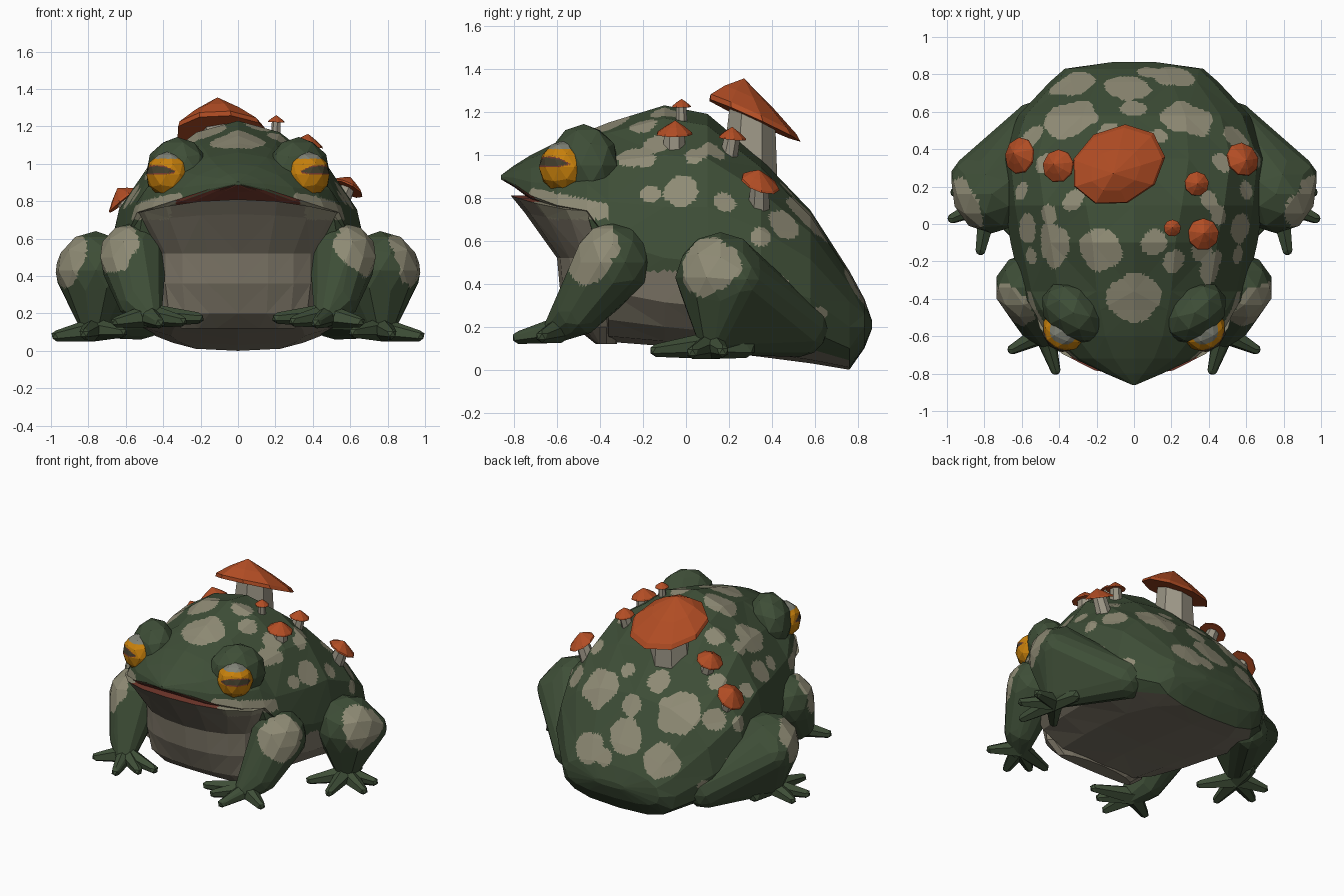
import bpy, bmesh, math
from mathutils import Vector, noise
from mathutils.bvhtree import BVHTree

if "Cube" in bpy.data.objects:
    bpy.data.objects.remove(bpy.data.objects["Cube"])


def mat(name, *rgb):
    m = bpy.data.materials.new(name)
    lin = [((c / 255 + 0.055) / 1.055) ** 2.4 for c in rgb]
    m.diffuse_color = (*lin, 1)
    m.use_nodes = True
    m.node_tree.nodes["Principled BSDF"].inputs["Base Color"].default_value = m.diffuse_color
    return m


GREEN = mat("skin green", 62, 78, 55)
SPOT = mat("pale spot", 143, 139, 117)
BELLY = mat("belly grey", 126, 119, 104)
MOUTH = mat("mouth red", 118, 58, 46)
CAP = mat("cap orange", 178, 77, 36)
STEM = mat("stem beige", 156, 150, 134)
EYE = mat("eye amber", 200, 129, 12)
PUPIL = mat("pupil dark", 66, 62, 44)
LID = mat("eyelid grey", 128, 130, 118)


def finish(name, bm, mats, rule=None, size=0.03):
    """Optionally cut the flat facets finely (shape unchanged) and colour faces by rule."""
    bmesh.ops.recalc_face_normals(bm, faces=bm.faces[:])
    if rule:
        bmesh.ops.triangulate(bm, faces=bm.faces[:])
        for _ in range(7):
            long = [e for e in bm.edges if e.calc_length() > size]
            if not long:
                break
            bmesh.ops.subdivide_edges(bm, edges=long, cuts=1)
            bmesh.ops.triangulate(bm, faces=[f for f in bm.faces if len(f.verts) > 3])
        bm.normal_update()
        for f in bm.faces:
            f.material_index = rule(f.calc_center_median(), f.normal)
    me = bpy.data.meshes.new(name)
    bm.to_mesh(me)
    bm.free()
    for m in mats:
        me.materials.append(m)
    ob = bpy.data.objects.new(name, me)
    bpy.context.collection.objects.link(ob)
    return ob


def loft(rings):
    bm = bmesh.new()
    vs = [[bm.verts.new(p) for p in r] for r in rings]
    n = len(vs[0])
    for a, b in zip(vs, vs[1:]):
        for i in range(n):
            bm.faces.new((a[i], a[(i + 1) % n], b[(i + 1) % n], b[i]))
    bm.faces.new(vs[0])
    bm.faces.new(vs[-1][::-1])
    bmesh.ops.recalc_face_normals(bm, faces=bm.faces[:])
    return bm


def hull(pts):
    bm = bmesh.new()
    for p in pts:
        bm.verts.new(p)
    res = bmesh.ops.convex_hull(bm, input=bm.verts[:])
    dead = {v for v in res["geom_interior"] + res["geom_unused"] if isinstance(v, bmesh.types.BMVert)}
    bmesh.ops.delete(bm, geom=list(dead), context='VERTS')
    return bm


def ball_points(balls, s=1, detail=2):
    """Points of small spheres (x, y, z, radius), mirrored when s is -1."""
    tmp = bmesh.new()
    bmesh.ops.create_icosphere(tmp, subdivisions=detail, radius=1)
    unit = [v.co.copy() for v in tmp.verts]
    tmp.free()
    return [((x + u.x * r) * s, y + u.y * r, z + u.z * r) for x, y, z, r in balls for u in unit]


def in_spot(c, spots):
    k = 1 + 0.25 * noise.noise(c * 9)
    return any((c - p).length < r * k for p, r in spots)


# Body and upper head: cross-sections (y, half width, top, widest height, bottom)
SECTIONS = [(-.86, .01, .905, .895, .885), (-.80, .15, .95, .865, .85), (-.72, .32, 1.0, .81, .79),
            (-.60, .46, 1.06, .765, .745), (-.46, .54, 1.11, .74, .72), (-.36, .60, 1.15, .60, .13),
            (-.1, .66, 1.23, .52, .11), (.1, .69, 1.19, .50, .09), (.35, .71, .98, .42, .06),
            (.58, .62, .74, .33, .03), (.76, .45, .46, .2, 0), (.83, .37, .33, .2, .1),
            (.865, .12, .23, .21, .19)]


def section(y, w, top, mid, bot, n=16):
    pts = []
    for i in range(n):
        c, s = math.cos(2 * math.pi * i / n), math.sin(2 * math.pi * i / n)
        e = 2 / min(2.4, max(1.75, 1.85 + y * .9)) if s > 0 else 2 / 2.8
        h = top - mid if s > 0 else mid - bot
        pts.append((math.copysign(abs(c) ** e * w, c), y, mid + math.copysign(abs(s) ** e * h, s)))
    return pts


body = loft([section(*s) for s in SECTIONS])

# Spots: (x, y, radius) dropped from above, (y, z, radius) cast from both sides
TOP_SPOTS = [(0, -.4, .14), (-.18, -.14, .12), (-.44, -.11, .11), (.11, -.1, .075), (.22, -.2, .065),
             (.41, -.25, .07), (.37, -.14, .07), (-.33, .13, .065), (-.34, .57, .145), (-.03, .73, .12),
             (-.33, .75, .12), (.21, .79, .11), (.28, .58, .135), (0, .62, .07), (.54, .46, .085),
             (.4, .13, .055), (-.55, .47, .08), (-.12, .48, .08), (.08, .81, .06), (.13, .47, .05)]
SIDE_SPOTS = [(-.02, .83, .085), (-.17, .82, .05), (-.19, .98, .05), (.05, 1.0, .055), (.33, .86, .06),
              (.35, .62, .05), (.43, .36, .075), (.18, .78, .05), (.62, .25, .045)]
tree = BVHTree.FromBMesh(body)
spots = [(tree.ray_cast(Vector((x, y, 3)), Vector((0, 0, -1)))[0], r) for x, y, r in TOP_SPOTS]
for s in (1, -1):
    spots += [(tree.ray_cast(Vector((3 * s, y, z)), Vector((-s, 0, 0)))[0], r) for y, z, r in SIDE_SPOTS]
spots = [p for p in spots if p[0] is not None]


def body_rule(c, n):
    if c.y < -.46 and n.z < -.4 and abs(c.x) < .33:
        return 3
    if c.y < -.36 and .7 < c.z < .69 - .22 * c.y and abs(c.x) > .3:
        return 1
    if n.z < -.8 or c.z < .46 - 1.1 * max(0, c.y + .05):
        return 2
    return 1 if in_spot(c, spots) else 0


finish("body", body, [GREEN, SPOT, BELLY, MOUTH], body_rule, .027)

# Chest and lower jaw: level slices (z, half width, front y, drop at the sides)
rings = []
for z, w, front, drop in [(.12, .30, -.42, 0), (.2, .40, -.52, 0), (.36, .42, -.585, 0), (.52, .42, -.6, 0),
                          (.73, .52, -.75, .04), (.81, .545, -.815, .075)]:
    ring = []
    for i in range(16):
        c, s = math.cos(math.pi * i / 8), math.sin(math.pi * i / 8)
        ring.append((w * c, -.4 - s * (-.4 - front if s > 0 else .08), z - drop * c * c))
    rings.append(ring)


def jaw_rule(c, n):
    if n.z > .6 and c.z > .68:
        return 1 if abs(c.x) < .33 else 2
    return 2 if c.z > .7 and abs(c.x) > .36 else 0


finish("chest_and_jaw", loft(rings), [BELLY, MOUTH, SPOT], jaw_rule)

# Limbs, eyes and digits, mirrored
for s, side in ((1, "right"), (-1, "left")):
    def spotted(x, y, z, r):
        return lambda c, n: int(in_spot(c, [(Vector((x * s, y, z)), r)]))

    arm = [(.56, -.34, .5, .185), (.53, -.5, .27, .115), (.47, -.6, .19, .065)]
    finish("front_leg_" + side, hull(ball_points(arm, s)), [GREEN, SPOT], spotted(.66, -.44, .55, .15))
    leg = [(.76, .16, .43, .21), (.52, .53, .19, .13), (.87, .25, .42, .11), (.77, .13, .15, .08)]
    finish("hind_leg_" + side, hull(ball_points(leg, s)), [GREEN, SPOT], spotted(.93, .1, .49, .15))

    digits = {"finger": ((.48, -.58, .19, .065), .03, [(.21, -.65, .175), (.3, -.70, .16),
                                                       (.42, -.78, .15), (.65, -.67, .155)]),
              "toe": ((.77, .12, .115, .065), .03, [(.62, -.07, .1), (.82, -.14, .09),
                                                    (.97, .03, .08), (.955, .17, .085)])}
    for kind, (root, r, tips) in digits.items():
        for i, tip in enumerate(tips):
            finish(f"{kind}_{side}_{i + 1}", hull(ball_points([root, (*tip, r)], s, 1)), [GREEN])
    finish("heel_" + side, hull(ball_points([(.77, .12, .11, .06), (.74, .28, .1, .045)], s, 1)), [GREEN])

    # Eye socket bulge and eyeball share one frame: u sideways, d facing out
    d, u, up = Vector((.66 * s, -.75, 0)), Vector((.75 * s, .66, 0)), Vector((0, 0, 1))

    def ellipsoid(centre, a, b, h):
        unit = ball_points([(0, 0, 0, 1)])
        return hull([centre + u * p[0] * a + d * p[1] * b + up * p[2] * h for p in unit])

    finish("eye_socket_" + side, ellipsoid(Vector((.325 * s, -.475, .95)), .19, .145, .193), [GREEN])
    centre = Vector((.372 * s, -.565, .942))

    def eye_rule(c, n):
        q = c - centre
        a, z = q.dot(u), q.z
        if z > .085:
            return 2
        half, off = .024 * (1 - (a / .1) ** 4), abs(z - .026 + 1.2 * a * a)
        if q.dot(d) < 0 or off > half:
            return 0
        return 1 if off < half - .005 else 3

    finish("eye_" + side, ellipsoid(centre, .12, .12, .124), [EYE, PUPIL, LID, MOUTH], eye_rule, .01)


# Mushrooms: apex, rim centre, cap normal, cap radius, stem foot, stem radius
def mushroom(name, apex, rim, normal, r, foot, stem_r, squash=1):
    apex, rim, foot, n = Vector(apex), Vector(rim), Vector(foot), Vector(normal).normalized()
    a = n.cross(Vector((1, .8, 0))).normalized()
    b = n.cross(a)

    def ring(c, rad, k=9, q=1):
        return [c + (a * math.cos(2 * math.pi * i / k) * q + b * math.sin(2 * math.pi * i / k)) * rad
                for i in range(k)]

    cap = ring(rim, r, 9, squash) + ring(rim.lerp(apex, .15), r * .95, 9, squash)
    cap += ring(rim.lerp(apex, .56), r * .54, 9, squash) + [apex]
    finish(name + "_cap", hull(cap), [CAP])
    finish(name + "_stem", hull(ring(foot, stem_r * 1.2, 7) + ring(rim.lerp(apex, .1), stem_r, 7)), [STEM])


mushroom("big_mushroom", (-.11, .27, 1.355), (-.085, .315, 1.16), (-.05, .42, .9), .265, (-.09, .3, .9), .12, .85)
mushroom("mushroom_1", (-.645, .38, .87), (-.61, .365, .80), (-.6, .1, .75), .1, (-.56, .35, .7), .04)
mushroom("mushroom_2", (-.43, .32, 1.05), (-.405, .31, .985), (-.35, .1, .9), .09, (-.37, .3, .88), .04)
mushroom("mushroom_3", (.34, .215, 1.13), (.335, .215, 1.075), (.1, .1, 1), .066, (.31, .19, .95), .038)
mushroom("mushroom_4", (.6, .34, .93), (.58, .345, .865), (.4, .3, .85), .095, (.53, .34, .74), .045)
mushroom("mushroom_5", (.375, -.05, 1.16), (.37, -.055, 1.095), (.15, 0, 1), .086, (.36, -.055, .98), .048)
mushroom("mushroom_6", (.205, -.02, 1.26), (.205, -.022, 1.222), (.05, 0, 1), .046, (.2, -.02, 1.08), .024)
